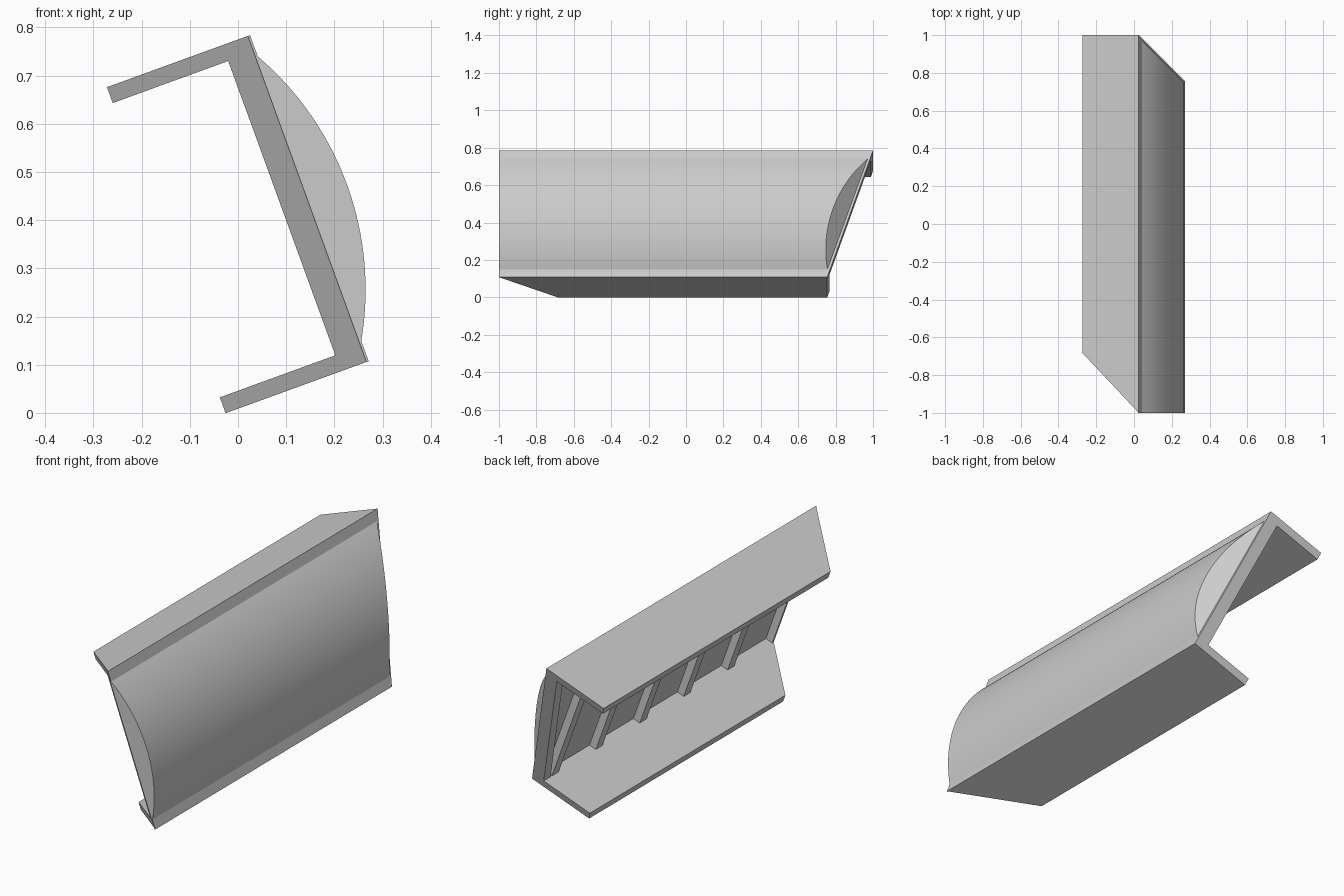
import bpy, bmesh, math

cube = bpy.data.objects.get("Cube")
if cube:
    bpy.data.objects.remove(cube, do_unlink=True)

# Single plain grey
grey = bpy.data.materials.new("plain_grey")
grey.use_nodes = True
grey.diffuse_color = (0.6, 0.6, 0.6, 1)
grey.node_tree.nodes["Principled BSDF"].inputs["Base Color"].default_value = grey.diffuse_color

# Tilted section: u runs inward from the outer face, v runs down the web
TILT = math.radians(20)
C, S = math.cos(TILT), math.sin(TILT)
TOP_X, TOP_Z = 0.025, 0.784
HEIGHT = 0.72
FLANGE = 0.316
THICK = 0.035
SKIN = 0.005
BOARD = 0.026
DEPTH = 0.061
RIB = 0.05
DROP = 0.245


def place(u, v):
    return TOP_X - C * u + S * v, TOP_Z - S * u - C * v


def prism(name, profile, front, back, smooth=False):
    """Extrude a section along y between two end functions of (u, v)."""
    bm = bmesh.new()
    rings = []
    for end in (front, back):
        ring = []
        for u, v in profile:
            x, z = place(u, v)
            ring.append(bm.verts.new((x, end(u, v), z)))
        rings.append(ring)
    a, b = rings
    n = len(profile)
    for i in range(n):
        j = (i + 1) % n
        bm.faces.new((a[i], a[j], b[j], b[i]))
    bm.faces.new(a[::-1])
    bm.faces.new(b)
    bmesh.ops.recalc_face_normals(bm, faces=bm.faces)
    mesh = bpy.data.meshes.new(name)
    bm.to_mesh(mesh)
    bm.free()
    mesh.materials.append(grey)
    obj = bpy.data.objects.new(name, mesh)
    bpy.context.collection.objects.link(obj)
    if smooth:
        bpy.ops.object.select_all(action='DESELECT')
        obj.select_set(True)
        bpy.context.view_layer.objects.active = obj
        bpy.ops.object.shade_smooth_by_angle(angle=math.radians(25))


def box(u0, u1, v0, v1):
    return [(u0, v0), (u1, v0), (u1, v1), (u0, v1)]


def square_front(u, v):
    return -1


def mitre(u, v):
    return -1 + u


def slanted_end(u, v):
    return 1 - DROP * v / HEIGHT


def bulge_end(u, v):
    return 0.987 - (place(u, v)[0] - TOP_X)


# Thin flat skin on the outer side, with the backing board behind it
prism("skin", box(0, SKIN, 0, HEIGHT), square_front, slanted_end)
prism("backing_board", box(SKIN, BOARD, THICK, HEIGHT - THICK), mitre, slanted_end)

# Bulging cushion on the skin, a shallow circular arc
start, stop, rise = 0.047, 0.675, 0.083
half = (stop - start) / 2
radius = (half ** 2 + rise ** 2) / (2 * rise)
sweep = math.asin(half / radius)
STEPS = 32
arc = []
for i in range(STEPS + 1):
    a = -sweep + 2 * sweep * i / STEPS
    arc.append((radius - rise - radius * math.cos(a),
                (start + stop) / 2 + radius * math.sin(a)))
prism("bulging_cushion", arc, square_front, bulge_end, smooth=True)

# Top and bottom flanges, mitred at the front, slanted at the back
prism("top_flange", box(SKIN, FLANGE, 0, THICK), mitre, slanted_end)
prism("bottom_flange", box(SKIN, FLANGE, HEIGHT - THICK, HEIGHT), mitre, slanted_end)

# Ribs standing on the back of the board
rib = box(BOARD, DEPTH, THICK, HEIGHT - THICK)
prism("front_end_rib", rib, mitre, lambda u, v: -0.928)
prism("back_end_rib", rib, lambda u, v: slanted_end(u, v) - RIB, slanted_end)
for k in range(5):
    y = 0.682 - 0.326 * k
    prism(f"rib_{k + 1}", rib, lambda u, v: y - RIB / 2, lambda u, v: y + RIB / 2)
